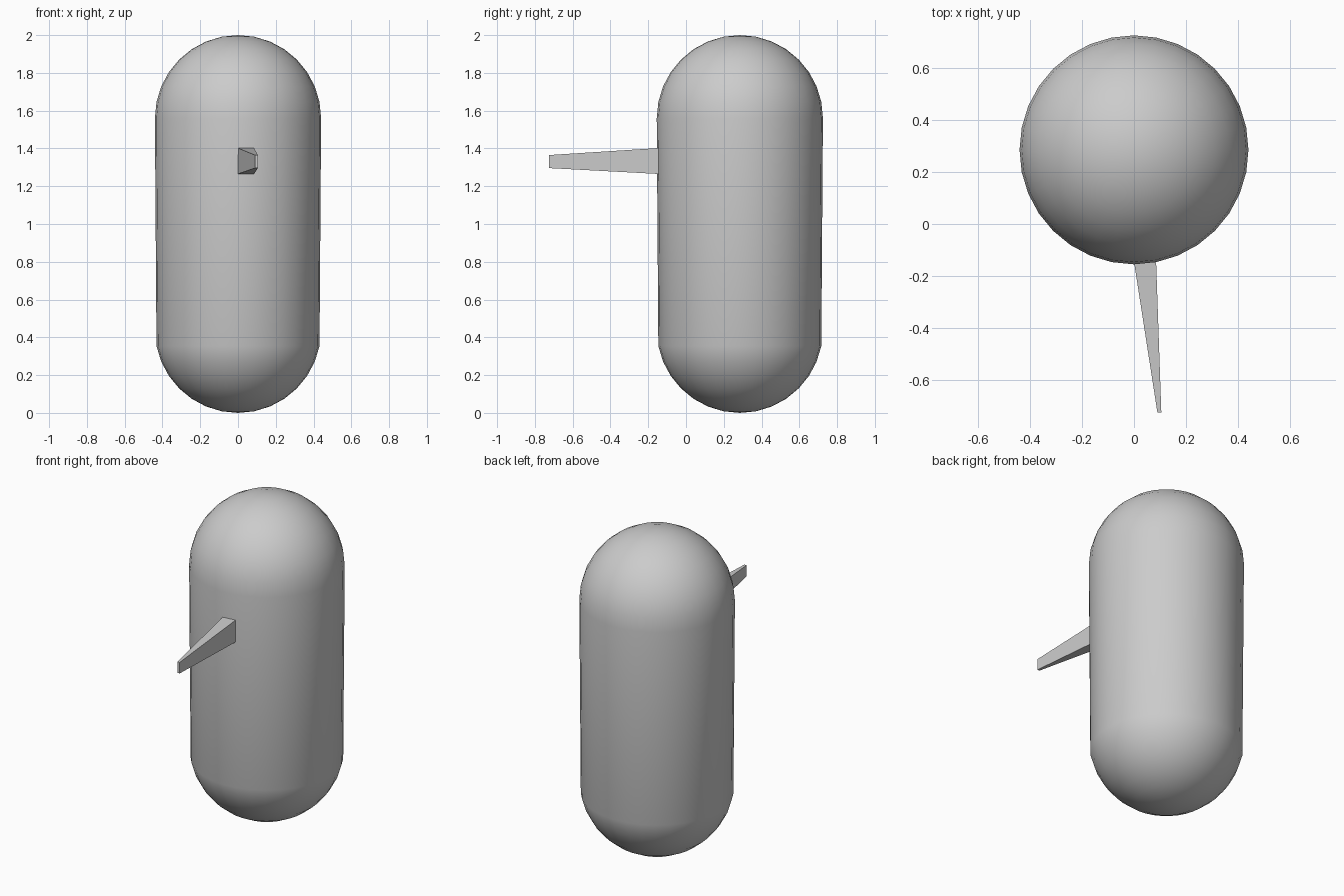
import bpy

if "Cube" in bpy.data.objects:
    bpy.data.objects.remove(bpy.data.objects["Cube"])

R = 0.44          # body radius
CY = 0.285        # body sits behind the origin so the whole model is centred

# Body: sphere stretched into a capsule by lifting its upper half
bpy.ops.mesh.primitive_uv_sphere_add(segments=32, ring_count=16, radius=R, location=(0, CY, R))
body = bpy.context.object
body.name = "capsule_body"
for v in body.data.vertices:
    if v.co.z > -0.001:
        v.co.z += 2 - 2 * R
bpy.ops.object.shade_smooth()

# Pointer: box tapered from its root in the body to a thin tip
ROOT = dict(x=(0.0, 0.085), y=-0.145, z=(1.265, 1.402))
TIP = dict(x=(0.09, 0.105), y=-0.725, z=(1.296, 1.365))
bpy.ops.mesh.primitive_cube_add(size=2)
pointer = bpy.context.object
pointer.name = "front_pointer"
for v in pointer.data.vertices:
    end = TIP if v.co.y < 0 else ROOT
    v.co = (end["x"][v.co.x > 0], end["y"], end["z"][v.co.z > 0])
